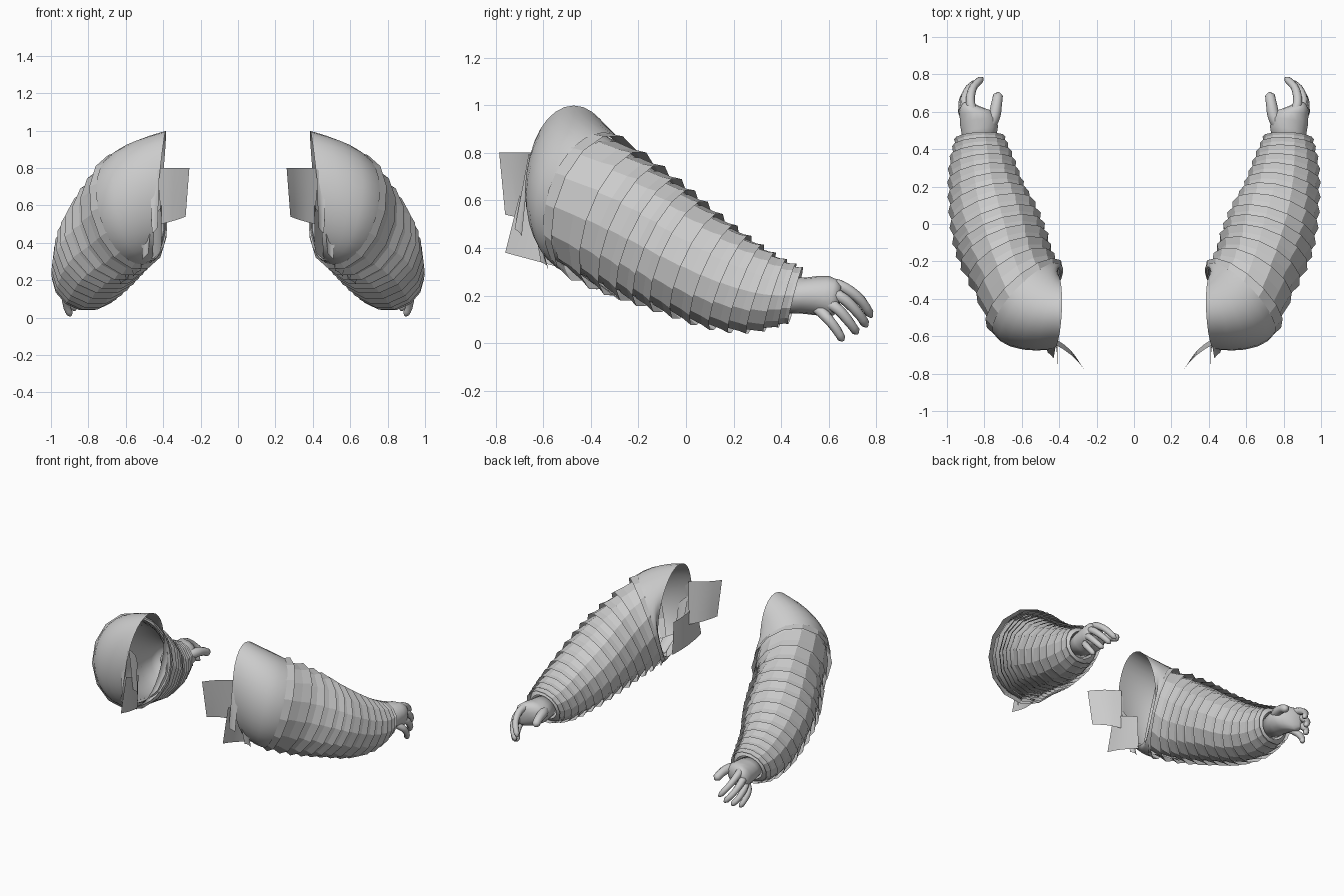
import bpy, math
from mathutils import Vector

cube = bpy.data.objects.get("Cube")
if cube:
    bpy.data.objects.remove(cube, do_unlink=True)

grey = bpy.data.materials.new("light_grey")
grey.use_nodes = True
grey.diffuse_color = (0.6, 0.6, 0.6, 1)
grey.node_tree.nodes["Principled BSDF"].inputs["Base Color"].default_value = (0.6, 0.6, 0.6, 1)
UP = Vector((0, 0, 1))


def add_object(name, verts, faces, smooth):
    """Mesh object copied to the other side of x = 0."""
    mesh = bpy.data.meshes.new(name)
    mesh.from_pydata(verts, [], faces)
    mesh.materials.append(grey)
    mesh.polygons.foreach_set("use_smooth", [smooth] * len(faces))
    mesh.update()
    ob = bpy.data.objects.new(name, mesh)
    bpy.context.collection.objects.link(ob)
    ob.modifiers.new("other_side", "MIRROR").use_mirror_merge = False


def section(centre, tangent, wide, tall, sides):
    """Oval of points square to the tangent."""
    t = Vector(tangent).normalized()
    h = t.cross(UP).normalized()
    v = h.cross(t)
    return [Vector(centre) + h * wide * math.cos(a) + v * tall * math.sin(a)
            for a in (2 * math.pi * i / sides for i in range(sides))]


def loft(name, sections, smooth=True, caps=False):
    """Skin over sections, faces turned outward."""
    n = len(sections[0])
    verts = [p for s in sections for p in s]
    faces = [(k * n + i, (k + 1) * n + i, (k + 1) * n + (i + 1) % n, k * n + (i + 1) % n)
             for k in range(len(sections) - 1) for i in range(n)]
    if caps:
        faces += [tuple(range(n)), tuple(reversed(range(len(verts) - n, len(verts))))]
    add_object(name, verts, faces, smooth)


def spline(points, t):
    """Catmull-Rom value at t, counted in points."""
    k = max(0, min(int(t), len(points) - 2))
    f = t - k
    a, b, c, d = (points[max(0, min(j, len(points) - 1))] for j in range(k - 1, k + 3))
    return [0.5 * (2 * q + (r - p) * f + (2 * p - 5 * q + 4 * r - s) * f * f
                   + (3 * q - p - 3 * r + s) * f ** 3) for p, q, r, s in zip(a, b, c, d)]


# Sleeve stations: centre, half width, half height, tangent
STATIONS = [
    (0.42, -0.47, 0.66, 0.20, 0.34, 1.0, 0.05, 0.10),
    (0.55, -0.425, 0.60, 0.26, 0.315, 0.75, 0.6, -0.22),
    (0.635, -0.28, 0.51, 0.23, 0.295, 0.5, 0.8, -0.36),
    (0.695, -0.14, 0.43, 0.24, 0.27, 0.35, 0.85, -0.42),
    (0.742, 0.0, 0.35, 0.235, 0.24, 0.3, 0.87, -0.4),
    (0.79, 0.17, 0.26, 0.20, 0.21, 0.2, 0.9, -0.38),
    (0.815, 0.33, 0.207, 0.17, 0.17, 0.1, 0.95, -0.32),
    (0.825, 0.46, 0.20, 0.13, 0.12, 0.05, 0.97, -0.25),
]


def sleeve_section(t, scale, sides):
    x, y, z, wide, tall, *tangent = spline(STATIONS, t)
    return section((x, y, z), tangent, wide * scale, tall * scale, sides)


# Smooth hollow shoulder hood
loft("shoulder_hood", [sleeve_section(i * 0.2, 1, 32) for i in range(7)])

# Overlapping faceted bands, each flared toward the hand
ENDS = [0.9, 1.4, 1.95, 2.45, 2.95, 3.4, 3.85, 4.3, 4.7, 5.1, 5.5, 5.9, 6.3, 6.65, 7.0]
for i in range(len(ENDS) - 1):
    start, end = ENDS[i], ENDS[i + 1]
    loft(f"sleeve_band_{i + 1}",
         [sleeve_section(start - 0.1, 0.94, 14), sleeve_section((start + end) / 2, 0.99, 14),
          sleeve_section(end, 1.06, 14)], smooth=False)

# Smooth lining inside the bands, narrowing around the wrist
loft("sleeve_lining", [sleeve_section(1 + i * 0.3, 0.92, 28) for i in range(20)]
     + [sleeve_section(6.9, 0.75, 28)])

# Palm
palm_path = [(0.825, 0.42, 0.2, 0.085, 0.075), (0.825, 0.5, 0.2, 0.098, 0.077),
             (0.83, 0.55, 0.2, 0.102, 0.083), (0.845, 0.59, 0.198, 0.088, 0.085),
             (0.88, 0.62, 0.19, 0.055, 0.08), (0.895, 0.645, 0.185, 0.025, 0.055)]
loft("palm", [section(p[:3], (0.15, 0.95, -0.12), p[3], p[4], 16) for p in palm_path], caps=True)


# Curled fingers and thumb
def finger(name, path, radius):
    steps = 10
    rings = []
    for i in range(steps + 1):
        u = i / steps
        t = u * (len(path) - 1)
        here = Vector(spline(path, t))
        ahead = Vector(spline(path, min(t + 0.05, len(path) - 1)))
        behind = Vector(spline(path, max(t - 0.05, 0)))
        r = radius * (1 - 0.35 * u) * (0.4 if i == steps else 1)
        rings.append(section(here, ahead - behind, r, r, 10))
    loft(name, rings, caps=True)


finger("index_finger", [(0.85, 0.57, 0.25), (0.875, 0.65, 0.24), (0.86, 0.73, 0.185), (0.81, 0.78, 0.11)], 0.028)
finger("middle_finger", [(0.87, 0.57, 0.22), (0.905, 0.65, 0.195), (0.885, 0.72, 0.13), (0.84, 0.76, 0.07)], 0.028)
finger("ring_finger", [(0.88, 0.57, 0.18), (0.915, 0.63, 0.15), (0.905, 0.685, 0.09), (0.87, 0.72, 0.04)], 0.027)
finger("little_finger", [(0.87, 0.55, 0.15), (0.915, 0.59, 0.11), (0.915, 0.63, 0.06), (0.895, 0.66, 0.01)], 0.026)
finger("thumb", [(0.79, 0.51, 0.21), (0.75, 0.57, 0.22), (0.735, 0.64, 0.21), (0.725, 0.7, 0.18)], 0.038)


# Torn cloth panels around the front of the shoulder opening
def panel(name, top_a, top_b, low_b, low_a, bulge):
    a, b, c, d = map(Vector, (top_a, top_b, low_b, low_a))
    n = 5
    normal = (b - a).cross(d - a).normalized()
    verts = []
    for j in range(n):
        for i in range(n):
            u, v = i / (n - 1), j / (n - 1)
            p = a.lerp(b, u).lerp(d.lerp(c, u), v)
            verts.append(p + normal * bulge * math.sin(math.pi * u))
    faces = [(j * n + i, (j + 1) * n + i, (j + 1) * n + i + 1, j * n + i + 1)
             for j in range(n - 1) for i in range(n - 1)]
    add_object(name, verts, faces, True)


panel("front_flap", (0.26, -0.785, 0.8), (0.43, -0.64, 0.8), (0.41, -0.62, 0.5), (0.28, -0.76, 0.54), 0.015)
panel("lower_flap", (0.41, -0.70, 0.62), (0.45, -0.5, 0.55), (0.46, -0.5, 0.31), (0.41, -0.76, 0.38), 0.015)
panel("torn_strip_1", (0.42, -0.66, 0.8), (0.47, -0.66, 0.75), (0.46, -0.69, 0.45), (0.43, -0.72, 0.48), 0.005)
panel("torn_strip_2", (0.45, -0.67, 0.68), (0.53, -0.67, 0.6), (0.51, -0.58, 0.31), (0.48, -0.61, 0.34), 0.01)
panel("torn_strip_3", (0.49, -0.6, 0.42), (0.58, -0.56, 0.38), (0.56, -0.37, 0.22), (0.52, -0.42, 0.25), 0.01)
panel("torn_strip_4", (0.57, -0.5, 0.33), (0.65, -0.45, 0.31), (0.63, -0.28, 0.18), (0.59, -0.32, 0.2), 0.01)
